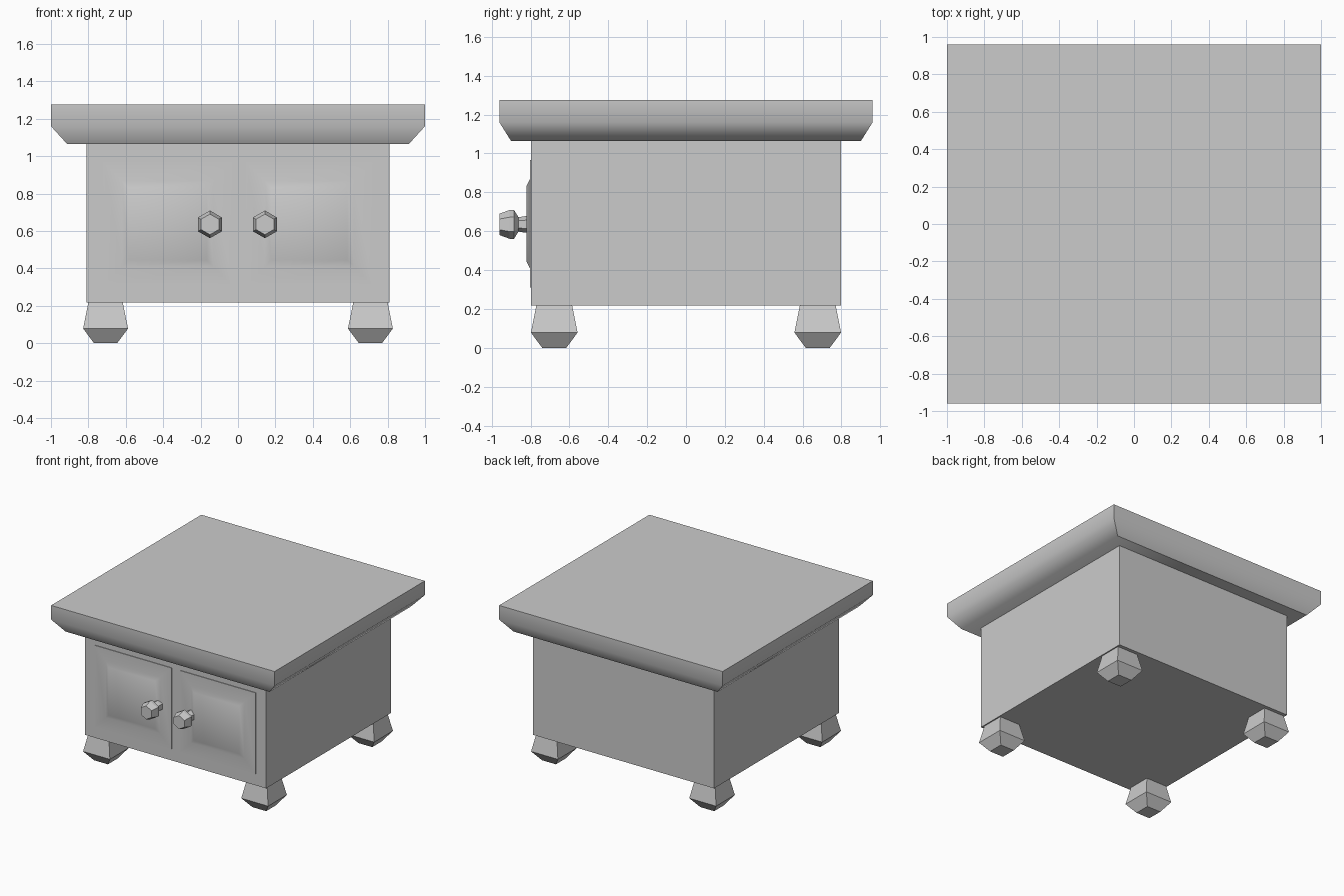
import bpy, bmesh, math

if "Cube" in bpy.data.objects:
    bpy.data.objects.remove(bpy.data.objects["Cube"])


def rect(cx, cy, hx, hy, z):
    """Rectangular ring at height z."""
    return [(cx + sx * hx, cy + sy * hy, z)
            for sx, sy in ((-1, -1), (1, -1), (1, 1), (-1, 1))]


def front_rect(x0, x1, z0, z1, inset, y):
    """Rectangular ring facing the front at depth y."""
    return [(x0 + inset, y, z0 + inset), (x1 - inset, y, z0 + inset),
            (x1 - inset, y, z1 - inset), (x0 + inset, y, z1 - inset)]


def hexagon(cx, cz, r, y):
    """Point-up hexagonal ring facing the front."""
    return [(cx + r * math.sin(i * math.pi / 3), y, cz + r * math.cos(i * math.pi / 3))
            for i in range(6)]


def loft(name, rings, smooth_angle=None):
    """Closed solid skinned through a stack of rings."""
    bm = bmesh.new()
    loops = [[bm.verts.new(p) for p in ring] for ring in rings]
    n = len(loops[0])
    for a, b in zip(loops, loops[1:]):
        for i in range(n):
            bm.faces.new((a[i], a[(i + 1) % n], b[(i + 1) % n], b[i]))
    bm.faces.new(loops[0])
    bm.faces.new(loops[-1])
    bmesh.ops.recalc_face_normals(bm, faces=bm.faces)
    mesh = bpy.data.meshes.new(name)
    bm.to_mesh(mesh)
    bm.free()
    obj = bpy.data.objects.new(name, mesh)
    bpy.context.collection.objects.link(obj)
    if smooth_angle:
        bpy.ops.object.select_all(action='DESELECT')
        obj.select_set(True)
        bpy.context.view_layer.objects.active = obj
        bpy.ops.object.shade_smooth_by_angle(angle=math.radians(smooth_angle))
    return obj


# Cabinet body
loft("cabinet_body", [rect(0, 0, 0.81, 0.798, z) for z in (0.217, 1.064)])

# Table top with chamfered underside
loft("table_top", [rect(0, 0, 0.913, 0.90, 1.064),
                   rect(0, 0, 1.0, 0.96, 1.16),
                   rect(0, 0, 1.0, 0.96, 1.275)], 50)

# Tapered square feet
for side, sx in (("left", -1), ("right", 1)):
    for end, sy in (("front", -1), ("back", 1)):
        loft(f"{end}_{side}_foot",
             [rect(sx * 0.708, sy * 0.678, h, h, z)
              for h, z in ((0.062, 0.0), (0.12, 0.078), (0.092, 0.217))])

# Raised-panel doors, each with a hexagonal knob
for side, x0, x1, knob_x in (("left", -0.72, -0.032, -0.15),
                             ("right", 0.043, 0.72, 0.144)):
    loft(f"{side}_door",
         [front_rect(x0, x1, 0.31, 0.967, inset, y)
          for inset, y in ((0, -0.78), (0, -0.803), (0.1, -0.804), (0.135, -0.821))], 40)
    loft(f"{side}_knob",
         [hexagon(knob_x, 0.635, r, y)
          for r, y in ((0.043, -0.80), (0.043, -0.825), (0.037, -0.862),
                       (0.074, -0.885), (0.074, -0.908), (0.055, -0.96))])
